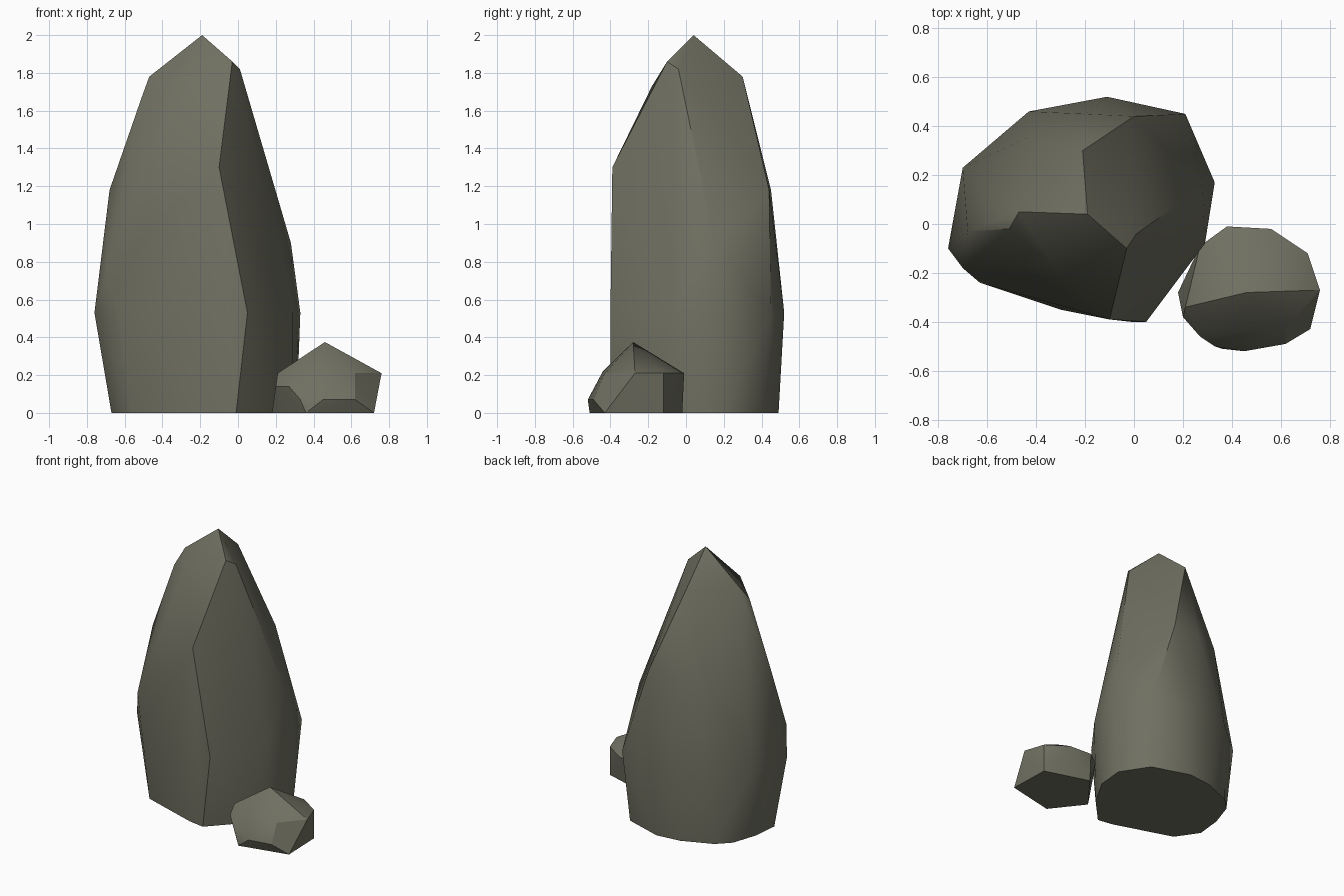
import bpy, bmesh, math

if "Cube" in bpy.data.objects:
    bpy.data.objects.remove(bpy.data.objects["Cube"])

stone = bpy.data.materials.new("grey_green_stone")
stone.diffuse_color = (0.16, 0.16, 0.12, 1)
stone.use_nodes = True
stone.node_tree.nodes["Principled BSDF"].inputs["Base Color"].default_value = stone.diffuse_color


def rock(name, levels, angle):
    """Hull around rings of points: [(z, [(x, y), ...]), ...]"""
    bm = bmesh.new()
    for z, pts in levels:
        for x, y in pts:
            bm.verts.new((x, y, z))
    bmesh.ops.convex_hull(bm, input=bm.verts[:])
    bmesh.ops.delete(bm, geom=[v for v in bm.verts if not v.link_faces], context='VERTS')
    bmesh.ops.dissolve_limit(bm, angle_limit=math.radians(3), verts=bm.verts[:], edges=bm.edges[:])
    bmesh.ops.recalc_face_normals(bm, faces=bm.faces[:])
    me = bpy.data.meshes.new(name)
    bm.to_mesh(me)
    bm.free()
    me.materials.append(stone)
    ob = bpy.data.objects.new(name, me)
    bpy.context.collection.objects.link(ob)
    bpy.ops.object.select_all(action='DESELECT')
    ob.select_set(True)
    bpy.context.view_layer.objects.active = ob
    bpy.ops.object.shade_smooth_by_angle(angle=math.radians(angle))


# tall standing stone, from base to tip
rock("tall_stone", [
    (0, [(-.67, -.08), (-.65, .11), (-.59, .29), (-.5, .38), (-.28, .47), (-.1, .49), (.18, .4),
         (.31, .2), (.29, 0), (.17, -.21), (-.01, -.4), (-.13, -.38), (-.56, -.24)]),
    (.53, [(-.76, -.1), (-.7, .23), (-.43, .46), (-.11, .52), (.21, .45), (.33, .17),
           (.29, -.08), (.05, -.4), (-.3, -.35), (-.63, -.24)]),
    (.73, [(-.7, -.18)]),
    (.9, [(.28, .15)]),
    (1.18, [(-.68, -.03), (-.42, .36), (0, .44), (-.2, .45)]),
    (1.3, [(-.1, -.39)]),
    (1.67, [(-.51, -.02)]),
    (1.73, [(-.32, -.18)]),
    (1.78, [(-.47, .05), (-.21, .3)]),
    (1.82, [(.01, -.04)]),
    (1.86, [(-.03, -.1)]),
    (2, [(-.19, .04)]),
], 40)

# small faceted boulder at the front right
rock("small_boulder", [
    (0, [(.72, -.43), (.71, -.12), (.38, -.02), (.18, -.28), (.36, -.51)]),
    (.07, [(.45, -.52), (.62, -.49), (.33, -.5)]),
    (.14, [(.27, -.46), (.62, -.46), (.2, -.38)]),
    (.21, [(.76, -.27), (.56, -.02), (.38, -.01), (.27, -.09), (.21, -.34), (.62, -.43), (.71, -.12)]),
    (.22, [(.42, -.44)]),
    (.375, [(.46, -.28)]),
], 30)
